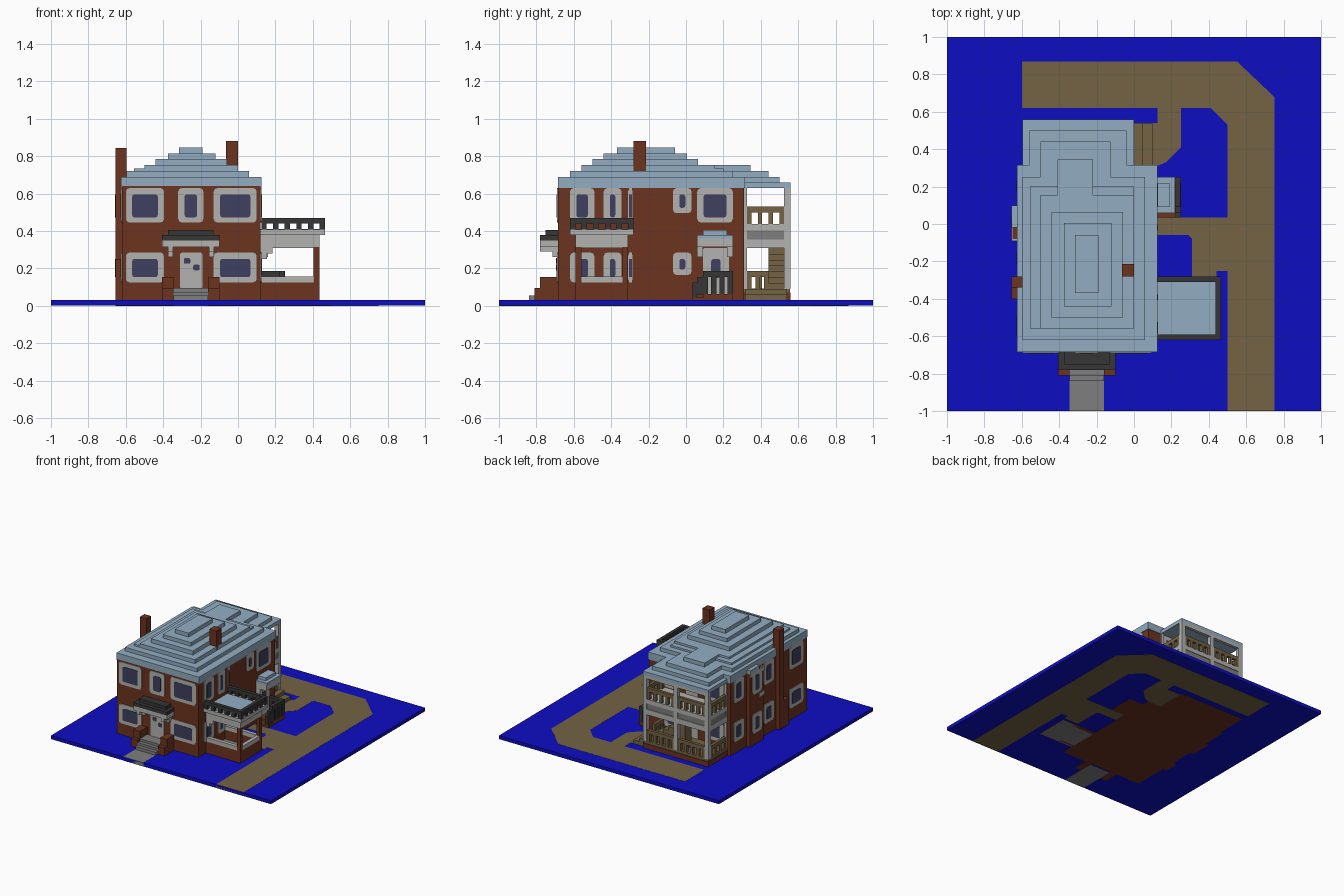
import bpy, bmesh, math

if "Cube" in bpy.data.objects:
    bpy.data.objects.remove(bpy.data.objects["Cube"])


def material(name, rgb):
    m = bpy.data.materials.new(name)
    m.use_nodes = True
    m.diffuse_color = (*rgb, 1)
    m.node_tree.nodes["Principled BSDF"].inputs["Base Color"].default_value = (*rgb, 1)
    return m


LAWN = material("lawn blue", (0.004, 0.004, 0.54))
PATH = material("path tan", (0.175, 0.125, 0.06))
BRICK = material("brick red", (0.15, 0.034, 0.014))
ROOF = material("roof pale blue", (0.29, 0.42, 0.54))
TRIM = material("trim light grey", (0.45, 0.45, 0.44))
STONE = material("stone grey", (0.21, 0.21, 0.21))
DARK = material("railing charcoal", (0.035, 0.037, 0.035))
GLASS = material("window glass", (0.05, 0.05, 0.115))


def finish(bm, name, mat):
    bmesh.ops.recalc_face_normals(bm, faces=bm.faces)
    me = bpy.data.meshes.new(name)
    bm.to_mesh(me)
    bm.free()
    me.materials.append(mat)
    ob = bpy.data.objects.new(name, me)
    bpy.context.collection.objects.link(ob)
    return ob


def boxes(name, mat, *bs):
    """One object made of boxes given as x0, x1, y0, y1, z0, z1."""
    bm = bmesh.new()
    for x0, x1, y0, y1, z0, z1 in bs:
        vs = bmesh.ops.create_cube(bm, size=1)["verts"]
        for v in vs:
            v.co = (x0 + (v.co.x + .5) * (x1 - x0), y0 + (v.co.y + .5) * (y1 - y0),
                    z0 + (v.co.z + .5) * (z1 - z0))
    return finish(bm, name, mat)


def prism(name, mat, pts, place, depth):
    """Outline placed in space by a function, then pushed along a vector."""
    bm = bmesh.new()
    f = bm.faces.new([bm.verts.new(place(*p)) for p in pts])
    r = bmesh.ops.extrude_face_region(bm, geom=[f])
    bmesh.ops.translate(bm, vec=depth, verts=[g for g in r["geom"] if isinstance(g, bmesh.types.BMVert)])
    return finish(bm, name, mat)


def panel(name, mat, wall, at, u0, u1, z0, z1, t, r):
    """Thin rounded plate on a wall facing +x, -x, +y or -y."""
    pts = []
    for cu, cz, a0 in ((u1 - r, z1 - r, 0), (u0 + r, z1 - r, 90), (u0 + r, z0 + r, 180), (u1 - r, z0 + r, 270)):
        for k in range(3):
            a = math.radians(a0 + 45 * k)
            pts.append((cu + r * math.cos(a), cz + r * math.sin(a)))
    s = 1 if wall[0] == "+" else -1
    if wall[1] == "x":
        return prism(name, mat, pts, lambda u, z: (at, u, z), (s * t, 0, 0))
    return prism(name, mat, pts, lambda u, z: (u, at, z), (0, s * t, 0))


def window(wall, at, u0, u1, z0, z1, side=.034):
    panel("window_surround", TRIM, wall, at, u0, u1, z0, z1, .005, .02)
    panel("window_pane", GLASS, wall, at, u0 + side, u1 - side, z0 + .028, z1 - .034, .008, .012)


def railing(name, mat, p, q, z0, z1, rail, w=.028, gap=.06):
    """Top rail with evenly spaced posts along one axis."""
    ax = 0 if abs(q[0] - p[0]) > abs(q[1] - p[1]) else 1
    a, b = sorted((p[ax], q[ax]))
    c = p[1 - ax]

    def bar(u0, u1, za, zb):
        return (u0, u1, c - w / 2, c + w / 2, za, zb) if ax == 0 else (c - w / 2, c + w / 2, u0, u1, za, zb)
    n = max(1, round((b - a - w) / gap))
    bs = [bar(a, b, z1 - rail, z1)]
    for i in range(n + 1):
        u = a + (b - a - w) * i / n
        bs.append(bar(u, u + w, z0, z1 - rail))
    boxes(name, mat, *bs)


# Ground slab and the paths let into it
boxes("lawn", LAWN, (-1, 1, -1, 1, .001, .03))
flat = lambda x, y: (x, y, 0)
prism("driveway", PATH, [(-.6, .62), (-.6, .87), (.55, .87), (.75, .68), (.75, -1), (.5, -1), (.5, .53), (.41, .62)],
      flat, (0, 0, .031))
prism("rear_path", PATH, [(0, .31), (.125, .31), (.17, .33), (.25, .41), (.25, .62), (.125, .62), (.125, .54), (0, .54)],
      flat, (0, 0, .031))
prism("side_path", PATH, [(.125, .035), (.5, .035), (.5, -.25), (.44, -.25), (.44, -.29), (.31, -.29), (.31, -.08),
                          (.29, -.06), (.125, -.06)], flat, (0, 0, .031))
boxes("front_walk", STONE, (-.345, -.16, -1, -.7, 0, .031))

# Brick body, chimneys and side bay
boxes("house_walls", BRICK, (-.62, .12, -.685, .31, 0, .64))
boxes("side_chimney", BRICK, (-.655, -.595, -.34, -.28, 0, .845), (-.655, -.61, -.4, -.34, 0, .25))
boxes("roof_chimney", BRICK, (-.065, 0, -.28, -.215, .7, .88))
boxes("side_bay", BRICK, (-.65, -.61, -.08, .1, 0, .63))
boxes("bay_roof", ROOF, (-.655, -.61, -.02, .1, .63, .66))
boxes("bay_trim", TRIM, (-.655, -.61, -.09, -.02, .4, .43), (-.655, -.61, -.09, .1, .6, .63))

# Stepped roof: main tiers and lower rear tiers
boxes("main_roof", ROOF,
      (-.625, .125, -.685, .315, .63, .69), (-.595, .06, -.62, .25, .69, .72),
      (-.5, 0, -.56, .155, .72, .752), (-.44, -.06, -.5, .065, .752, .785),
      (-.375, -.12, -.44, .005, .785, .815), (-.315, -.19, -.37, -.06, .815, .847))
boxes("main_roof_step", ROOF, (-.555, 0, -.56, .2, .70, .735))
boxes("rear_roof", ROOF, (-.595, 0, .2, .56, .63, .66), (-.56, -.04, .15, .5, .66, .69),
      (-.5, -.125, .1, .44, .69, .72), (-.41, -.22, .1, .345, .72, .752))

# Front windows and door
F = -.685
for z0, z1 in ((.125, .285), (.445, .63)):
    window("-y", F, -.6, -.395, z0, z1)
    window("-y", F, -.13, .1, z0, z1)
window("-y", F, -.32, -.185, .445, .63)
panel("front_door", TRIM, "-y", F, -.31, -.19, .09, .285, .006, .012)
for u, z in ((-.27, .225), (-.22, .19)):
    panel("door_pane", GLASS, "-y", F, u - .02, u + .015, z, z + .03, .009, .008)

# Windows on the +x wall
for z0, z1 in ((.125, .285), (.445, .63)):
    window("+x", .12, -.62, -.49, z0, z1)
    window("+x", .12, -.44, -.345, z0, z1, .033)
    window("+x", .12, -.38 + .07, -.285, z0, z1, .009)
window("+x", .12, -.07, .03, .495, .63)
window("+x", .12, -.07, .03, .165, .285)
window("+x", .12, .06, .25, .445, .63)
panel("side_door", TRIM, "+x", .12, .09, .23, .06, .31, .005, .012)
panel("side_door_pane", GLASS, "+x", .12, .135, .185, .15, .25, .008, .012)

# Windows on the -x wall and the rear wall
for z0, z1 in ((.125, .285), (.445, .63)):
    window("-x", -.62, -.63, -.45, z0, z1)
    window("-x", -.62, -.25, -.12, z0, z1)
    window("-x", -.65, -.05, .07, z0, z1)
    window("-x", -.62, .14, .27, z0, z1)
    window("+y", .31, -.56, -.4, z0, z1)
    window("+y", .31, -.16, -.02, z0, z1)
    panel("rear_door", TRIM, "+y", .31, -.33, -.22, z0 - .035, z1, .005, .012)
    panel("rear_door_pane", GLASS, "+y", .31, -.305, -.245, z0 + .05, z1 - .03, .008, .01)

# Front steps, brick cheeks and canopy
boxes("front_steps", STONE, (-.345, -.16, -.84, -.68, .03, .055), (-.345, -.16, -.81, -.68, .055, .075),
      (-.345, -.16, -.78, -.68, .075, .095))
boxes("step_cheeks", BRICK, *[(x, x + .06, y, -.68, .0, z) for x in (-.405, -.16) for y, z in ((-.81, .095), (-.78, .155))])
boxes("canopy_trim", TRIM, (-.405, -.1, -.78, -.68, .315, .35),
      *[(x, x + .028, y, -.68, z, .315) for x in (-.375, -.155) for y, z in ((-.78, .29), (-.715, .26))])
boxes("canopy_roof", DARK, (-.405, -.1, -.78, -.68, .35, .378), (-.375, -.13, -.75, -.68, .378, .405))

# Side sun porch with roof terrace
boxes("sun_porch_floor", STONE, (.12, .43, -.585, -.315, 0, .05))
boxes("sun_porch_wall", BRICK, (.12, .435, -.59, -.56, 0, .125), (.12, .435, -.34, -.31, 0, .125),
      (.405, .435, -.56, -.34, 0, .125))
boxes("sun_porch_cap", TRIM, (.12, .405, -.59, -.56, .125, .158), (.12, .405, -.34, -.31, .125, .158),
      (.405, .435, -.56, -.34, .125, .158))
boxes("sun_porch_columns", BRICK, *[(.405, .435, y, y + .03, .12, .315) for y in (-.59, -.34)])
boxes("sun_porch_beam", TRIM, (.12, .435, -.59, -.31, .31, .378), (.12, .465, -.62, -.28, .378, .407),
      *[(.12, x, y, y + .03, z, .31) for y in (-.59, -.34) for x, z in ((.185, .28), (.155, .25))])
boxes("terrace_deck", ROOF, (.12, .435, -.59, -.31, .405, .412))
railing("terrace_rail_front", DARK, (.125, -.605), (.465, -.605), .405, .47, .03)
railing("terrace_rail_rear", DARK, (.125, -.295), (.465, -.295), .405, .47, .03)
railing("terrace_rail_side", DARK, (.45, -.62), (.45, -.28), .405, .47, .03)

# Side door stoop and canopy
boxes("stoop", BRICK, (.12, .25, .09, .25, 0, .062), (.12, .25, .035, .09, 0, .045))
railing("stoop_rail_side", DARK, (.235, .09), (.235, .25), .06, .185, .03, gap=.05)
railing("stoop_rail_rear", DARK, (.125, .236), (.25, .236), .06, .185, .03, gap=.05)
boxes("stoop_rail_steps", DARK, (.222, .25, .06, .09, .06, .155), (.222, .25, .035, .06, .03, .125))
boxes("stoop_canopy_trim", TRIM, (.12, .215, .06, .25, .315, .36),
      *[(.12, .16, y, y + .03, .26, .315) for y in (.06, .22)])
boxes("stoop_canopy_roof", ROOF, (.12, .22, .06, .25, .36, .38), (.12, .19, .09, .22, .38, .405))

# Two-storey rear porch
boxes("porch_base", BRICK, (-.595, 0, .3, .56, 0, .07))
boxes("porch_floor", PATH, (-.59, -.005, .3, .555, .07, .092))
boxes("porch_floor_band", TRIM, (-.595, 0, .3, .56, .31, .355), (-.595, 0, .3, .56, .402, .437))
boxes("porch_band_inset", STONE, (-.59, -.005, .3, .555, .355, .402))
boxes("porch_columns", TRIM, *[(x, x + .035, .525, .56, .09, .635) for x in (-.595, -.315, -.035)],
      *[(x, x + .02, .305, .325, .09, .635) for x in (-.595, -.02)],
      (-.595, 0, .535, .56, .605, .635))
for z0, z1 in ((.09, .185), (.437, .53)):
    for a, b in ((-.56, -.315), (-.28, -.035)):
        railing("porch_rail_rear", PATH, (a, .543), (b, .543), z0, z1, .03, .024, .055)
    railing("porch_rail_wing", PATH, (-.58, .325), (-.58, .525), z0, z1, .03, .024, .055)
railing("porch_rail_low", PATH, (-.015, .325), (-.015, .44), .09, .185, .03, .024, .055)
railing("porch_rail_high", PATH, (-.015, .325), (-.015, .525), .437, .53, .03, .024, .055)

# Timber steps outside and stair up to the upper porch
boxes("porch_steps", PATH, (0, .1, .315, .54, .03, .06), (0, .045, .315, .54, .06, .09))
boxes("porch_stair", PATH, *[(-.06 - .05 * i, -.01 - .05 * i, .44, .525, .09, .122 + .031 * i) for i in range(7)])
